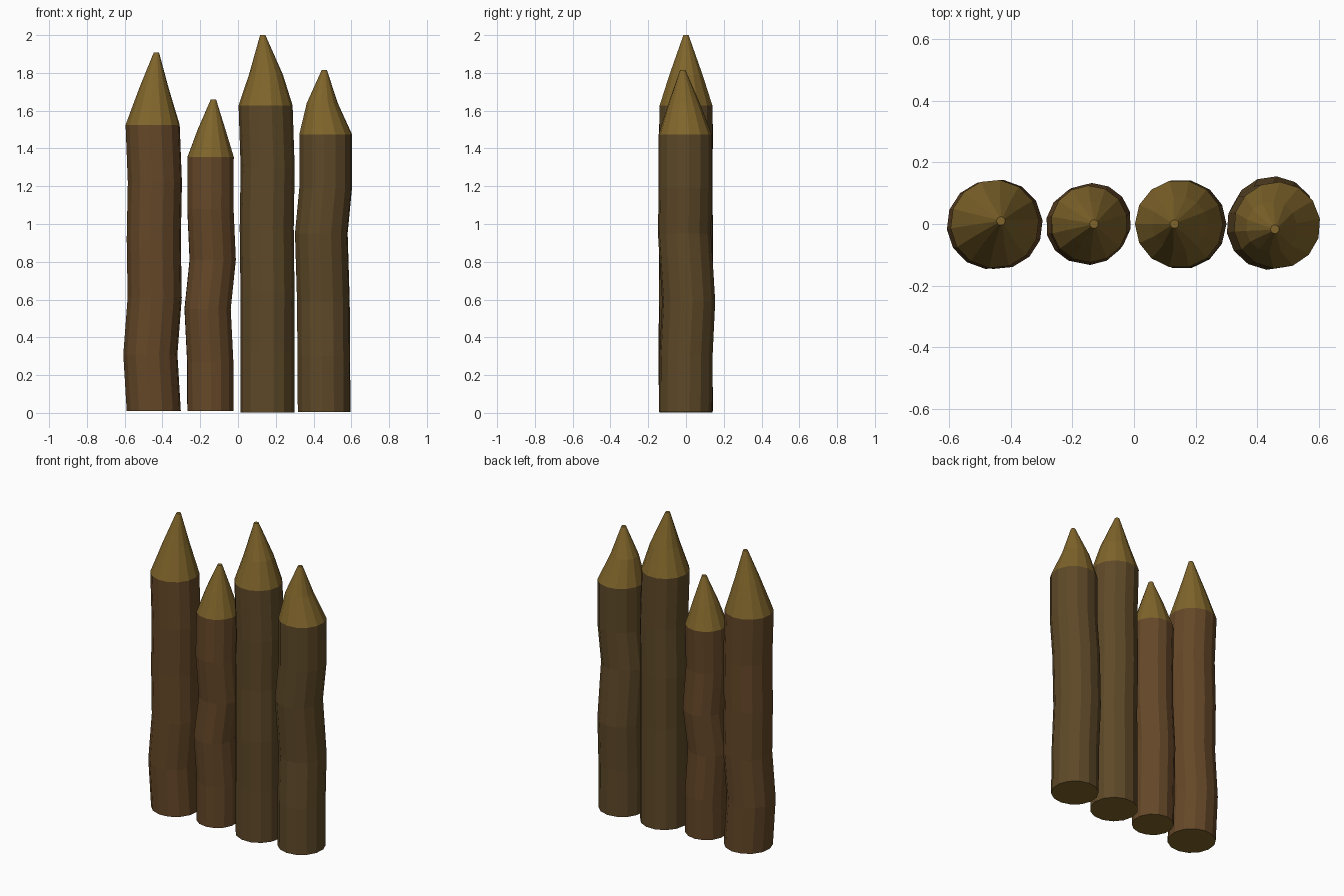
import bpy, bmesh, math

if "Cube" in bpy.data.objects:
    bpy.data.objects.remove(bpy.data.objects["Cube"])

SIDES = 14


def material(name, color):
    m = bpy.data.materials.new(name)
    m.diffuse_color = (*color, 1)
    m.use_nodes = True
    m.node_tree.nodes["Principled BSDF"].inputs["Base Color"].default_value = m.diffuse_color
    return m


BARK_RED = material("reddish bark", (0.130, 0.064, 0.021))
BARK_OLIVE = material("olive bark", (0.112, 0.066, 0.021))
CUT_WOOD = material("cut wood", (0.216, 0.130, 0.024))


def stake(name, bark, radius, body, cone, turn):
    """Loft rings along a crooked centre line (z, x, y); cone rings also carry a radius."""
    rings = [(z, x, y, radius) for z, x, y in body] + cone
    bm = bmesh.new()
    loops = []
    for z, x, y, r in rings:
        loops.append([bm.verts.new((x + r * math.cos(a), y + r * math.sin(a), z))
                      for a in (math.tau * i / SIDES + turn for i in range(SIDES))])
    for level, (lo, hi) in enumerate(zip(loops, loops[1:])):
        for i in range(SIDES):
            j = (i + 1) % SIDES
            f = bm.faces.new((lo[i], lo[j], hi[j], hi[i]))
            f.material_index = int(level >= len(body) - 1)   # sharpened part
    bm.faces.new(loops[0][::-1]).material_index = 1          # sawn bottom
    bm.faces.new(loops[-1]).material_index = 1               # blunt tip
    mesh = bpy.data.meshes.new(name)
    bm.to_mesh(mesh)
    bm.free()
    mesh.materials.append(bark)
    mesh.materials.append(CUT_WOOD)
    bpy.context.collection.objects.link(bpy.data.objects.new(name, mesh))


# Four crooked sharpened logs, left to right
stake("stake_left", BARK_RED, 0.144,
      [(0.01, -0.446, 0), (0.31, -0.464, -0.003), (0.61, -0.441, 0.0),
       (0.92, -0.446, 0.0), (1.22, -0.440, -0.003), (1.525, -0.452, 0)],
      [(1.72, -0.445, 0.005, 0.078), (1.908, -0.432, 0.01, 0.014)], 0.1)
stake("stake_short", BARK_RED, 0.125,
      [(0.01, -0.146, 0), (0.27, -0.147, 0.005), (0.55, -0.161, -0.005),
       (0.81, -0.134, 0.008), (1.08, -0.146, -0.008), (1.355, -0.145, 0)],
      [(1.50, -0.140, 0.0, 0.075), (1.66, -0.130, 0, 0.014)], 0.25)
stake("stake_tall", BARK_OLIVE, 0.143,
      [(0.003, 0.155, 0), (0.33, 0.155, 0.0), (0.65, 0.156, -0.003),
       (0.98, 0.152, 0.002), (1.30, 0.157, 0.0), (1.628, 0.146, 0)],
      [(1.79, 0.148, 0.0, 0.090), (2.0, 0.131, 0, 0.014)], 0.0)
stake("stake_right", BARK_OLIVE, 0.141,
      [(0.005, 0.456, -0.002), (0.30, 0.454, 0.0), (0.59, 0.452, 0.014),
       (0.95, 0.441, -0.008), (1.19, 0.464, -0.004), (1.475, 0.464, -0.004)],
      [(1.64, 0.446, -0.010, 0.083), (1.815, 0.457, -0.017, 0.014)], 0.15)
